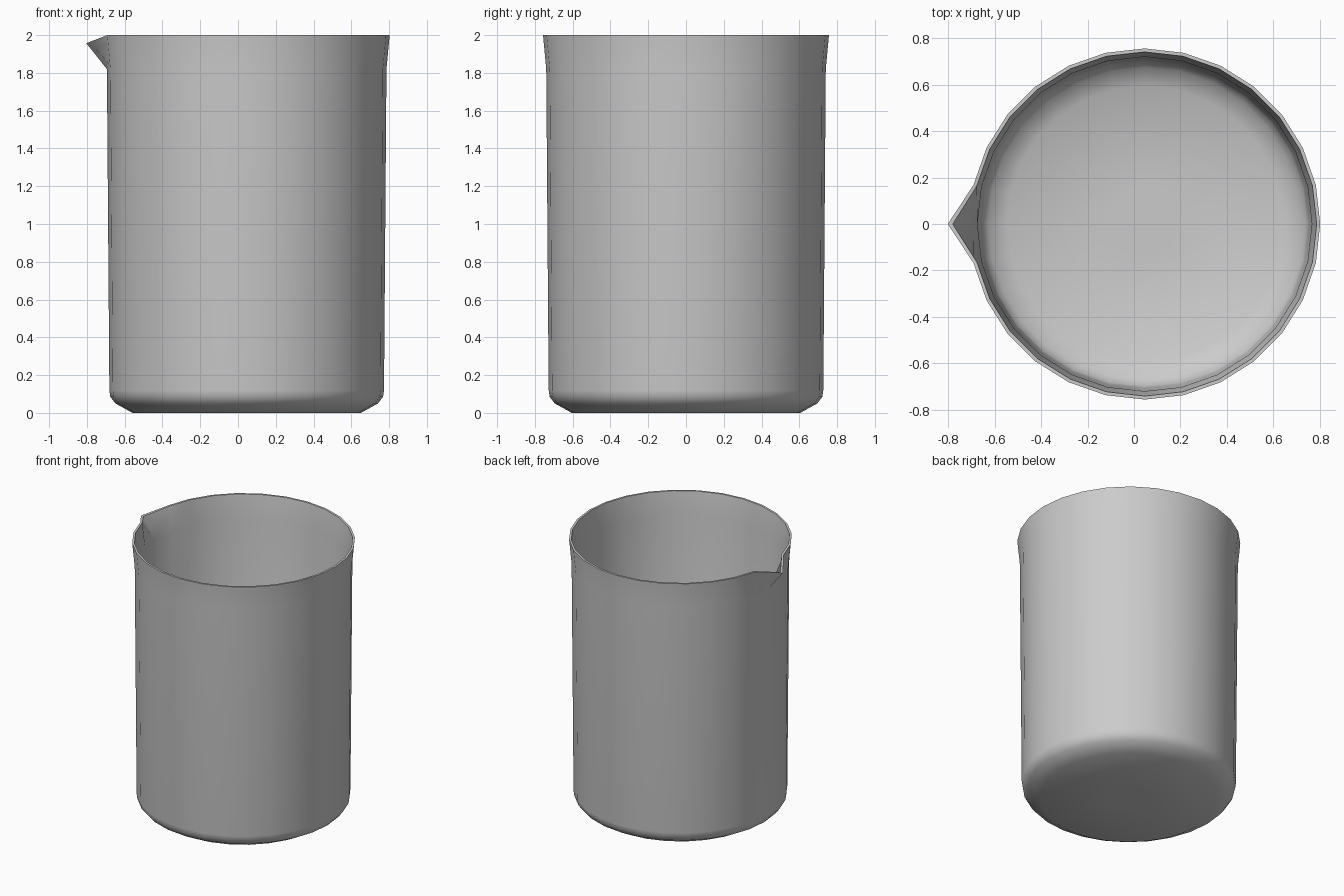
import bpy, bmesh
from math import cos, sin, pi, radians

if "Cube" in bpy.data.objects:
    bpy.data.objects.remove(bpy.data.objects["Cube"])

SIDES = 28
CX = 0.046  # body is offset so that body plus spout is centred

# Profile (radius, z): outer base -> outer wall -> rim -> inner wall -> inner floor
outer = [(0.145, 0), (0.605, 0), (0.695, 0.05), (0.722, 0.085), (0.727, 0.12), (0.74, 1.82), (0.757, 2.0)]
inner = [(0.742, 2.0), (0.721, 1.82), (0.708, 0.13), (0.70, 0.10), (0.675, 0.07), (0.595, 0.025), (0.145, 0.025)]
# Spout: the rim point facing -x is pulled out and down
spout = {len(outer) - 1: (0.849, 1.957), len(outer): (0.828, 1.957)}

bm = bmesh.new()
rings = []
for k, rz in enumerate(outer + inner):
    ring = []
    for i in range(SIDES):
        r, z = spout.get(k, rz) if i == SIDES // 2 else rz
        a = 2 * pi * i / SIDES
        ring.append(bm.verts.new((CX + r * cos(a), r * sin(a), z)))
    rings.append(ring)

# Walls
for a, b in zip(rings, rings[1:]):
    for i in range(SIDES):
        j = (i + 1) % SIDES
        bm.faces.new((a[i], a[j], b[j], b[i]))

# Base and floor caps
bm.faces.new(rings[0])
bm.faces.new(rings[-1])
bmesh.ops.recalc_face_normals(bm, faces=bm.faces)

mesh = bpy.data.meshes.new("beaker")
bm.to_mesh(mesh)
bm.free()
beaker = bpy.data.objects.new("beaker", mesh)
bpy.context.collection.objects.link(beaker)

# Smooth shading, sharp rim
bpy.context.view_layer.objects.active = beaker
beaker.select_set(True)
bpy.ops.object.shade_smooth_by_angle(angle=radians(50))
